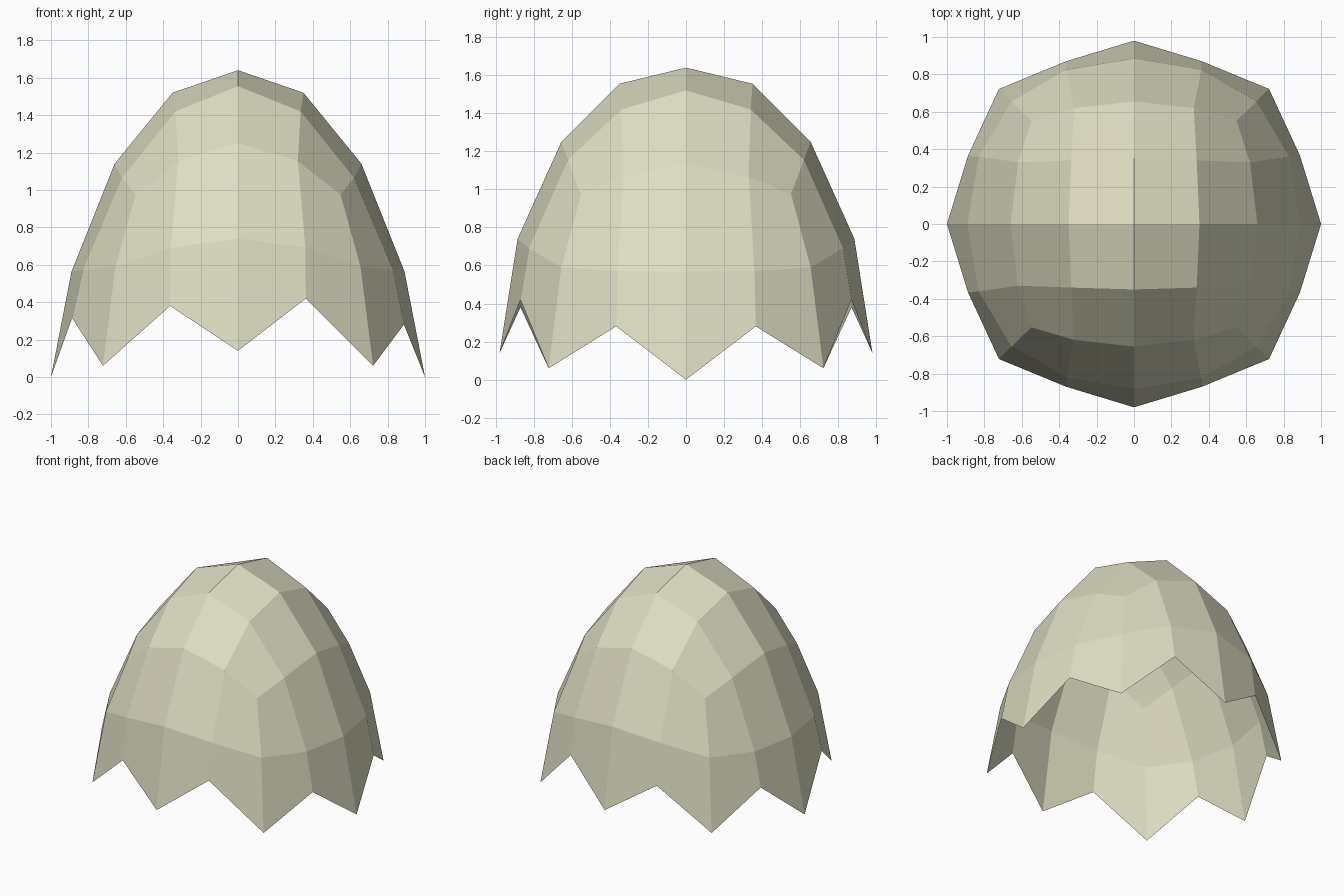
import bpy, bmesh

if "Cube" in bpy.data.objects:
    bpy.data.objects.remove(bpy.data.objects["Cube"])

# One quarter of the shell: rings from the crown down, each running from the x axis to the y axis
CROWN = (0, 0, 1.64)
RING1 = [(.35, 0, 1.52), (.335, .34, 1.42), (0, .35, 1.555)]
RING2 = [(.66, 0, 1.14), (.62, .33, 1.065), (.548, .552, .975), (.32, .62, 1.155), (0, .655, 1.25)]
RING3 = [(.89, 0, .565), (.83, .36, .57), (.655, .655, .59), (.36, .825, .69), (0, .885, .74)]


def rim(sx):
    # Zigzag broken edge: notches differ slightly between left and right
    side, front = (.28, .42) if sx > 0 else (.315, .38)
    return [(1, 0, 0), (.887, .367, side), (.722, .722, .06), (.363, .87, front), (0, .98, .14)]


def quarter_faces(sx):
    r1, r2, r3, r4 = RING1, RING2, RING3, rim(sx)
    faces = [(CROWN, r1[0], r1[1], r1[2]),
             (r1[0], r2[0], r2[1], r1[1]),
             (r1[1], r2[1], r2[2], r2[3]),
             (r1[2], r1[1], r2[3], r2[4])]
    for a, b in ((r2, r3), (r3, r4)):
        faces += [(a[i], b[i], b[i + 1], a[i + 1]) for i in range(4)]
    return faces


# Mirror the quarter into all four quadrants and weld the seams
bm = bmesh.new()
for sx in (1, -1):
    for sy in (1, -1):
        for face in quarter_faces(sx):
            pts = [bm.verts.new((x * sx, y * sy, z)) for x, y, z in face]
            bm.faces.new(pts if sx * sy > 0 else pts[::-1])
bmesh.ops.remove_doubles(bm, verts=bm.verts, dist=.001)

mesh = bpy.data.meshes.new("broken_eggshell")
bm.to_mesh(mesh)
bm.free()

shell_colour = bpy.data.materials.new("pale cream shell")
shell_colour.diffuse_color = (.73, .72, .54, 1)
shell_colour.use_nodes = True
shell_colour.node_tree.nodes["Principled BSDF"].inputs["Base Color"].default_value = shell_colour.diffuse_color
mesh.materials.append(shell_colour)
bpy.context.collection.objects.link(bpy.data.objects.new("broken_eggshell", mesh))
